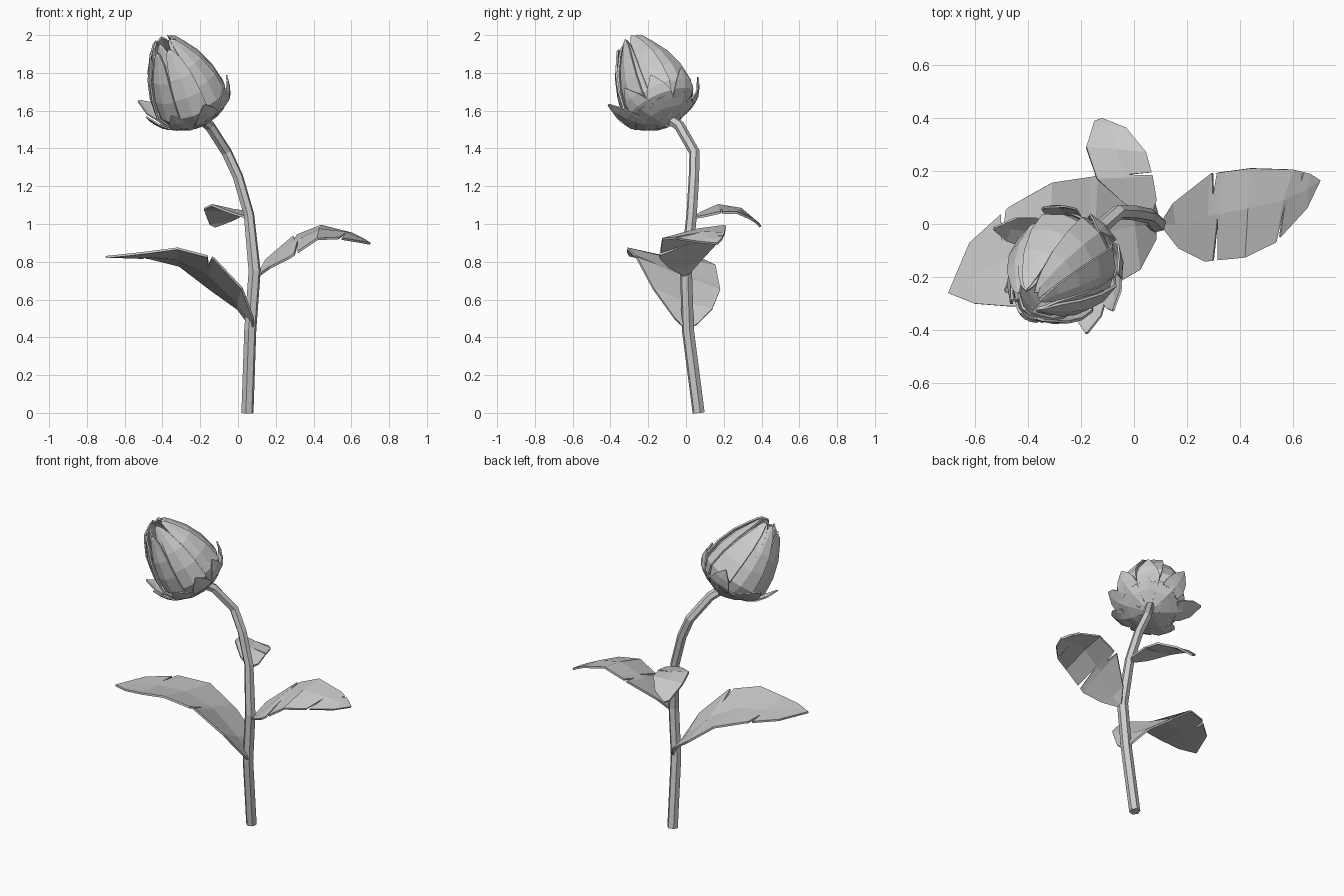
import bpy, bmesh, math
from mathutils import Vector

cube = bpy.data.objects.get("Cube")
if cube:
    bpy.data.objects.remove(cube)

grey = bpy.data.materials.new("plain_grey")
grey.use_nodes = True
grey.diffuse_color = (0.6, 0.6, 0.6, 1)
grey.node_tree.nodes["Principled BSDF"].inputs["Base Color"].default_value = (0.6, 0.6, 0.6, 1)


def sheet(name, rows, thick):
    """Flat-shaded sheet through rows of points, given thickness."""
    bm = bmesh.new()
    grid = [[bm.verts.new(p) for p in row] for row in rows]
    for a, b in zip(grid, grid[1:]):
        for i in range(len(a) - 1):
            bm.faces.new((a[i], a[i + 1], b[i + 1], b[i]))
    bmesh.ops.remove_doubles(bm, verts=bm.verts, dist=0.0005)
    bmesh.ops.recalc_face_normals(bm, faces=bm.faces)
    mesh = bpy.data.meshes.new(name)
    bm.to_mesh(mesh)
    bm.free()
    mesh.materials.append(grey)
    obj = bpy.data.objects.new(name, mesh)
    bpy.context.collection.objects.link(obj)
    solid = obj.modifiers.new("thickness", 'SOLIDIFY')
    solid.thickness = thick
    solid.offset = 0


# Stem: six-sided tube
curve = bpy.data.curves.new("stem", 'CURVE')
curve.dimensions = '3D'
curve.bevel_depth = 0.03
curve.bevel_resolution = 1
curve.use_fill_caps = True
path = [(.05, .067, 0), (.065, .01, .44), (.088, 0, .75), (.058, .03, 1.05),
        (.0, .042, 1.25), (-.06, .045, 1.38), (-.15, -.035, 1.52), (-.2, -.09, 1.56)]
spline = curve.splines.new('POLY')
spline.points.add(len(path) - 1)
for i, (pt, co) in enumerate(zip(spline.points, path)):
    pt.co = (*co, 1)
    pt.radius = 1.1 if i < 3 else .95
spline.use_smooth = False
curve.materials.append(grey)
bpy.context.collection.objects.link(bpy.data.objects.new("stem", curve))


# Leaves: stations of (edge, midrib, edge); tears are (position, edge, depth)
def leaf(name, base, stations, tip, tears):
    rows = [[Vector(base)] * 3]
    rows += [[Vector(p) for p in s] for s in stations]
    rows.append([Vector(tip)] * 3)

    def at(t):
        i = min(int(t), len(rows) - 2)
        return [a.lerp(b, t - i) for a, b in zip(rows[i], rows[i + 1])]

    params = {float(i): None for i in range(len(rows))}
    for t, edge, depth in tears:
        params.update({t - .06: None, t: (edge, depth), t + .06: None})
    out = []
    for t in sorted(params):
        row = at(t)
        if params[t]:
            edge, depth = params[t]
            row[edge] = row[edge].lerp(row[1], depth)
        out.append(row)
    sheet(name, out, .012)


leaf("right_leaf", (.08, 0, .44), [
    ((.08, -.06, .5), (.07, 0, .48), (.06, .06, .47)),
    ((.02, -.175, .66), (.0, -.01, .58), (.0, .14, .55)),
    ((-.13, -.26, .82), (-.15, -.04, .73), (-.14, .18, .65)),
    ((-.32, -.31, .87), (-.32, -.08, .815), (-.31, .155, .78)),
    ((-.47, -.31, .85), (-.48, -.13, .83), (-.47, .065, .82)),
    ((-.6, -.3, .835), (-.61, -.2, .83), (-.62, -.07, .825))],
    (-.7, -.26, .825), [(3.1, 0, .5), (5.15, 2, .6)])

leaf("left_leaf", (.1, 0, .72), [
    ((.17, -.09, .77), (.16, 0, .78), (.15, .08, .81)),
    ((.27, -.14, .82), (.28, .03, .89), (.29, .19, .93)),
    ((.42, -.125, .92), (.43, .06, .97), (.44, .21, .99)),
    ((.53, -.07, .925), (.56, .09, .955), (.6, .205, .95)),
    ((.65, .06, .905), (.65, .13, .92), (.66, .19, .92))],
    (.7, .165, .895), [(2.25, 0, .95), (2.1, 2, .55), (4.1, 0, .9), (4.6, 2, .4)])

leaf("back_leaf", (.06, .03, 1.03), [
    ((-.04, .08, 1.06), (.03, .08, 1.045), (.085, .09, 1.04)),
    ((-.14, .17, 1.1), (-.03, .175, 1.075), (.07, .18, 1.06)),
    ((-.18, .29, 1.08), (-.07, .28, 1.07), (.045, .27, 1.06)),
    ((-.15, .385, 1.0), (-.09, .37, 1.01), (-.03, .36, 1.02))],
    (-.12, .395, .985), [(2.1, 2, .97)])

# Bud frame: tilted axis with two cross directions
base = Vector((-.2, -.095, 1.54))
axis = Vector((-.38, -.38, .84)).normalized()
side = (Vector((1, 0, 0)) - axis * axis.x).normalized()
back = axis.cross(side)


def polar(deg, h, r):
    a = math.radians(deg)
    return base + axis * h + (side * math.cos(a) + back * math.sin(a)) * r


# Petals: pointed patches wrapped around the bud, each lapping its neighbour
profile = [(0, .05, 1), (.06, .155, 1), (.14, .195, 1), (.25, .18, .95),
           (.36, .142, .9), (.45, .09, .8), (.5, .06, .5), (.515, .045, 0)]


def petal(name, angle, half, scale, opening):
    rows = []
    for h, r, w in profile:
        t = h / .515
        rows.append([polar(angle + 14 * t + half * w * u, h * (1 - opening),
                           r * scale + .012 * u * w + opening * t * t * .6)
                     for u in (-1, 0, 1)])
    sheet(name, rows, .01)


for i in range(8):
    petal(f"outer_petal_{i + 1}", i * 45, 25, 1, .06 if i in (4, 5, 6) else 0)
for i in range(5):
    petal(f"inner_petal_{i + 1}", i * 72 + 20, 41, .9, 0)

# Calyx: shallow faceted cup under the bud with pointed sepals
sepals = [(-68, .27), (-33, .25), (5, .23), (50, .235), (105, .25), (157, .3), (210, .265), (250, .25)]
cup = [(-.015, .025), (.03, .13), (.07, .19)]
sheet("calyx_cup", [[polar(a, h, r) for a, _ in sepals + sepals[:1]] for h, r in cup], .008)

for n, (angle, reach) in enumerate(sepals):
    rows = [[polar(angle + 23 * w * u, h, r) for u in (-1, 0, 1)]
            for h, r, w in ((.055, .165, 1), (.085, .205, .85),
                            (.13, (.21 + reach) / 2, .55), (.19, reach, .05))]
    sheet(f"sepal_{n + 1}", rows, .008)
